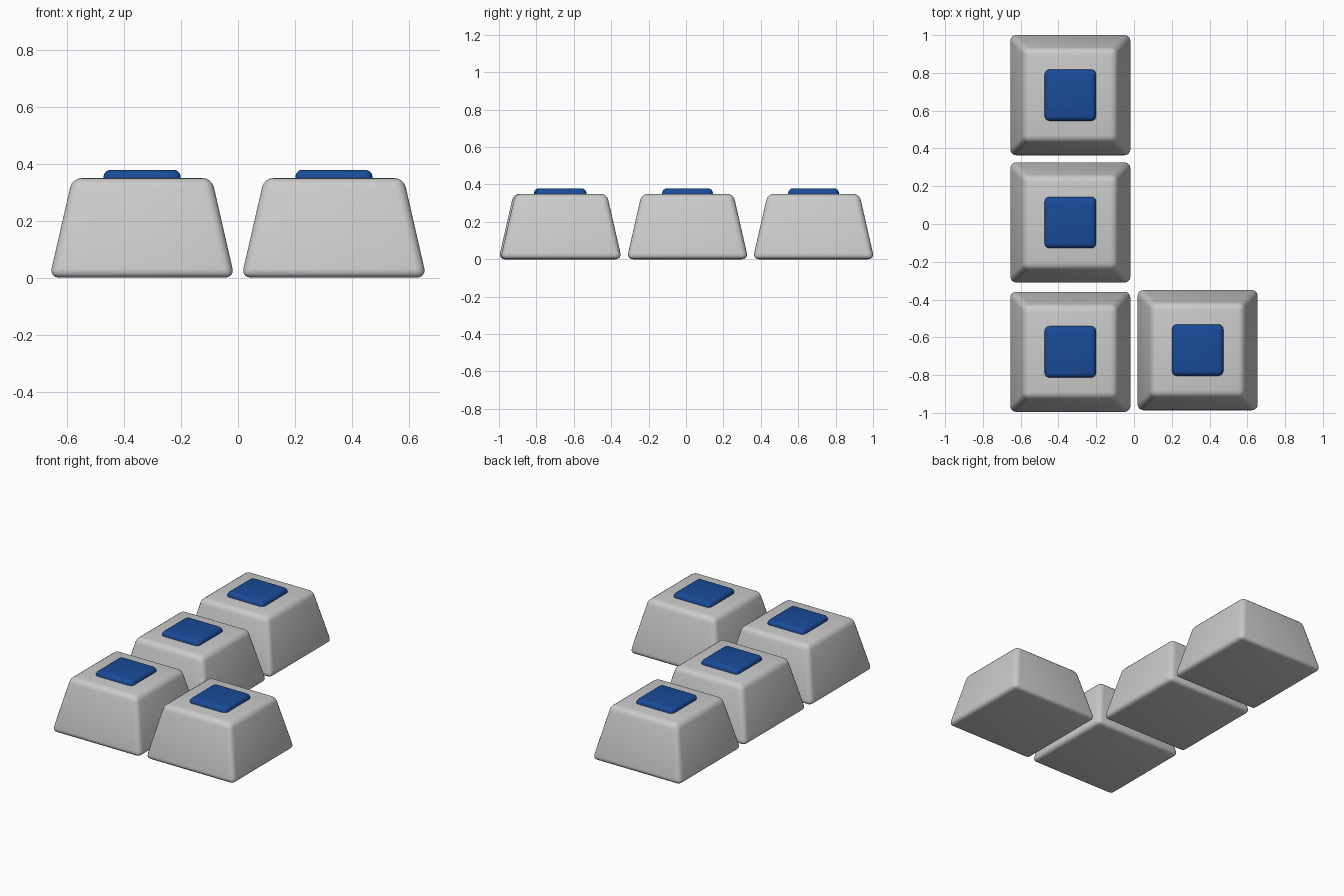
import bpy, bmesh, math

if "Cube" in bpy.data.objects:
    bpy.data.objects.remove(bpy.data.objects["Cube"])


def tapered_block(name, cx, cy, z0, z1, half_bottom, half_top, bevel, segs, material=None):
    bm = bmesh.new()
    bmesh.ops.create_cube(bm, size=2)
    for v in bm.verts:
        top = v.co.z > 0
        h = half_top if top else half_bottom
        v.co = (v.co.x * h, v.co.y * h, z1 if top else z0)
    bmesh.ops.bevel(bm, geom=bm.edges[:], offset=bevel, segments=segs,
                    profile=0.5, affect='EDGES', clamp_overlap=True)
    mesh = bpy.data.meshes.new(name)
    bm.to_mesh(mesh)
    bm.free()
    ob = bpy.data.objects.new(name, mesh)
    ob.location = (cx, cy, 0)
    bpy.context.collection.objects.link(ob)
    if material:
        mesh.materials.append(material)
    bpy.ops.object.select_all(action='DESELECT')
    ob.select_set(True)
    bpy.context.view_layer.objects.active = ob
    bpy.ops.object.shade_smooth_by_angle(angle=math.radians(40))
    return ob


blue = bpy.data.materials.new("blue")
blue.diffuse_color = (0.01, 0.07, 0.32, 1)
blue.use_nodes = True
blue.node_tree.nodes["Principled BSDF"].inputs["Base Color"].default_value = blue.diffuse_color

# Four keys in an L: three in the left column, one at front right
positions = [(-0.337, 0.682), (-0.337, 0.008), (-0.337, -0.677), (0.337, -0.668)]
for i, (x, y) in enumerate(positions, 1):
    # tapered grey cap
    tapered_block(f"key_cap_{i}", x, y, 0.0, 0.35, 0.325, 0.245, 0.033, 4)
    # raised blue pad on its top
    tapered_block(f"key_pad_{i}", x, y, 0.31, 0.379, 0.137, 0.135, 0.025, 4, blue)
